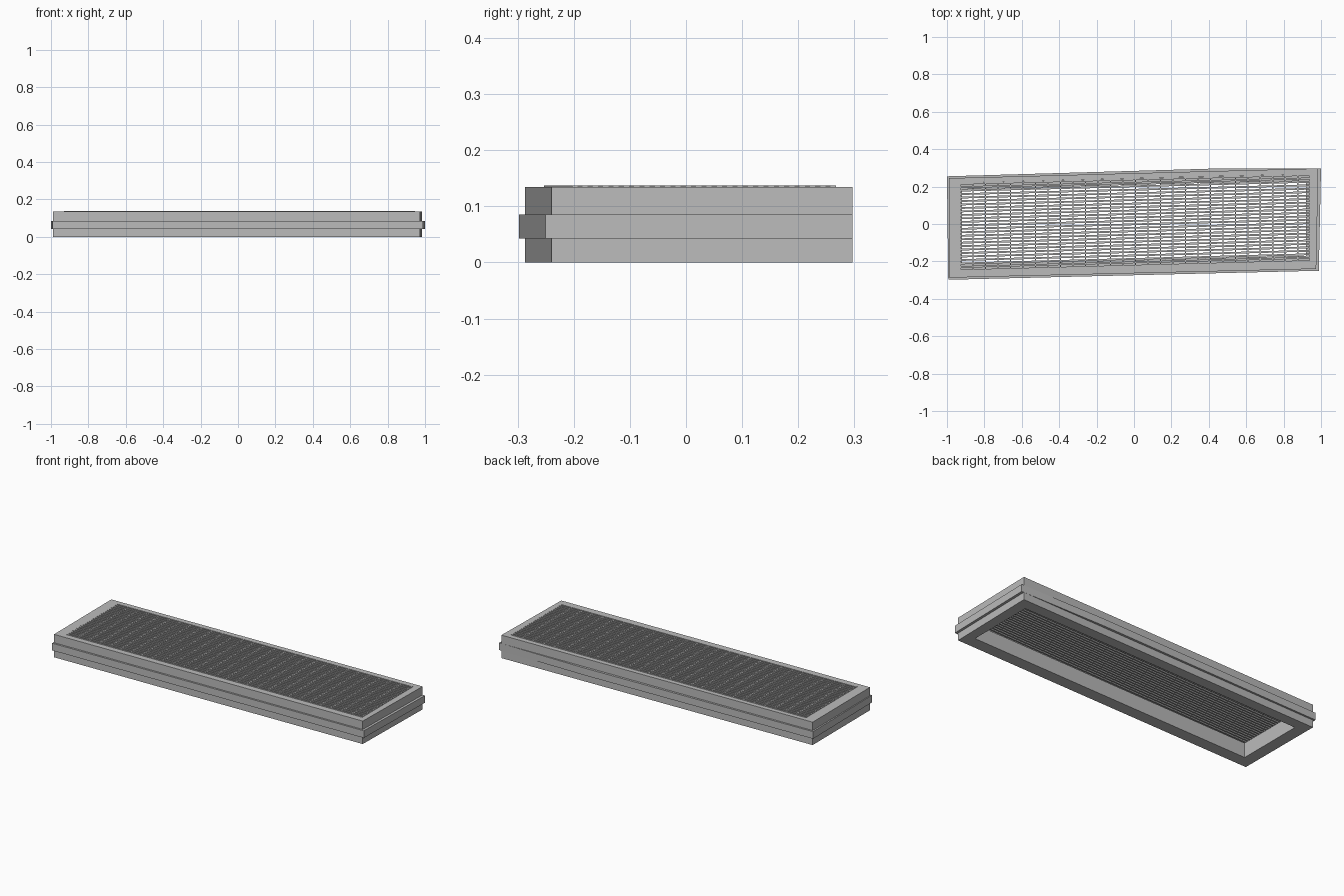
import bpy, bmesh

if "Cube" in bpy.data.objects:
    bpy.data.objects.remove(bpy.data.objects["Cube"])

gray = bpy.data.materials.new("mid gray")
gray.diffuse_color = (0.5, 0.5, 0.5, 1)
gray.use_nodes = True
gray.node_tree.nodes["Principled BSDF"].inputs["Base Color"].default_value = gray.diffuse_color

# skewed plan outlines, counter-clockwise from front left
BODY = [(-0.988, -0.287), (0.974, -0.24), (0.985, 0.297), (0.4, 0.282), (-0.99, 0.245)]
FLANGE = [(-0.993, -0.298), (0.988, -0.25), (1.0, 0.297), (0.45, 0.297), (-1.0, 0.255)]
INNER = [(-0.93, -0.253), (0.945, -0.203), (0.945, 0.267), (0.4, 0.254), (-0.93, 0.22)]
OPENING = [(-0.92, -0.215), (0.92, -0.17), (0.92, 0.23), (0.4, 0.22), (-0.92, 0.185)]
CORNERS = [INNER[0], INNER[1], INNER[2], INNER[4]]


def finish(name, bm):
    bmesh.ops.recalc_face_normals(bm, faces=bm.faces)
    me = bpy.data.meshes.new(name)
    bm.to_mesh(me)
    bm.free()
    me.materials.append(gray)
    bpy.context.collection.objects.link(bpy.data.objects.new(name, me))


def lofted_ring(name, loops):
    """Closed ring through (outline, height) loops."""
    bm = bmesh.new()
    rows = [[bm.verts.new((x, y, z)) for x, y in o] for o, z in loops]
    for a, b in zip(rows, rows[1:] + rows[:1]):
        n = len(a)
        for i in range(n):
            bm.faces.new((a[i], a[(i + 1) % n], b[(i + 1) % n], b[i]))
    finish(name, bm)


def skew(u, v):
    """Position inside the grille area for u, v in 0..1."""
    a, b, c, d = CORNERS
    return [(1-u)*(1-v)*a[k] + u*(1-v)*b[k] + u*v*c[k] + (1-u)*v*d[k] for k in (0, 1)]


def bar(bm, u0, u1, v0, v1, z0, z1):
    box = bmesh.ops.create_cube(bm, size=1)["verts"]
    for p in box:
        x, y = skew(u1 if p.co.x > 0 else u0, v1 if p.co.y > 0 else v0)
        p.co = (x, y, z1 if p.co.z > 0 else z0)


# frame with projecting flange, and a ledge under the grille
lofted_ring("filter_frame", [
    (BODY, 0), (BODY, 0.043), (FLANGE, 0.043), (FLANGE, 0.085), (BODY, 0.085),
    (BODY, 0.134), (INNER, 0.134), (INNER, 0.085), (OPENING, 0.085), (OPENING, 0)])

# long fins
bm = bmesh.new()
ROWS = 26
for i in range(ROWS):
    v = i / (ROWS - 0.5)
    bar(bm, 0, 1, v, v + 0.5 / (ROWS - 0.5), 0.087, 0.137)
finish("grille_fins", bm)

# thin cross wires
bm = bmesh.new()
COLS = 29
for i in range(COLS):
    u = i / (COLS - 1) * 0.997
    bar(bm, u, u + 0.003, 0, 1, 0.126, 0.136)
finish("grille_cross_wires", bm)
